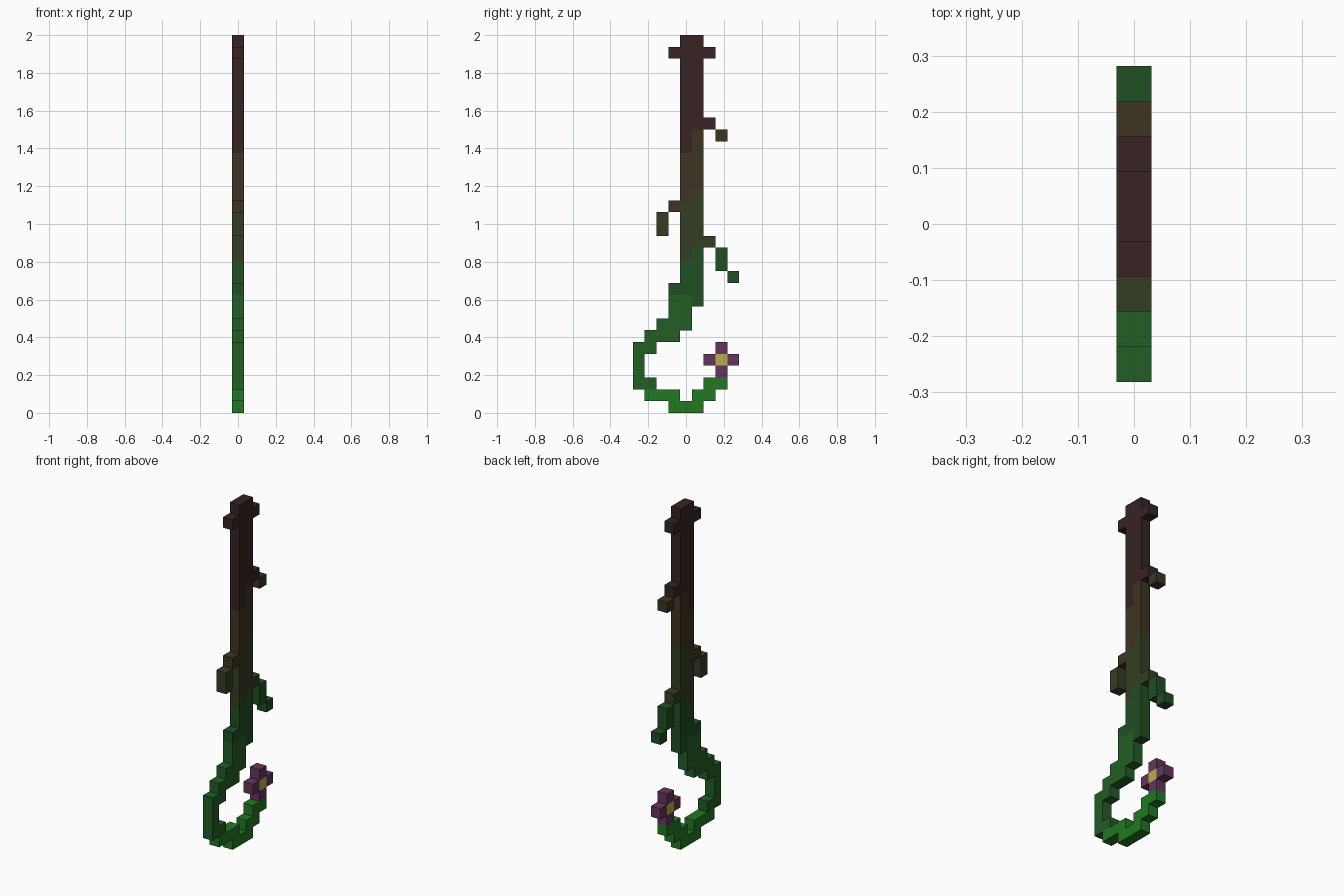
import bpy, bmesh
from mathutils import Vector

cube = bpy.data.objects.get("Cube")
if cube:
    bpy.data.objects.remove(cube, do_unlink=True)

U = 2 / 32          # edge of one cubic cell
COLS = 9            # cells along y


def linear(v):
    v /= 255
    return v / 12.92 if v <= 0.04045 else ((v + 0.055) / 1.055) ** 2.4


def material(name, rgb):
    colour = [linear(v) for v in rgb] + [1]
    m = bpy.data.materials.new(name)
    m.use_nodes = True
    m.diffuse_color = colour
    bsdf = next(n for n in m.node_tree.nodes if n.type == 'BSDF_PRINCIPLED')
    bsdf.inputs["Base Color"].default_value = colour
    bsdf.inputs["Roughness"].default_value = 0.9
    return m


MATS = {
    "bark": material("dark bark", (55, 35, 36)),
    "brown": material("olive brown", (61, 52, 36)),
    "olive": material("olive green", (52, 61, 36)),
    "deep": material("deep green", (33, 78, 36)),
    "leaf": material("leaf green", (35, 93, 37)),
    "bright": material("bright green", (34, 120, 35)),
    "petal": material("petal purple", (100, 53, 92)),
    "pollen": material("pollen yellow", (188, 172, 80)),
}
STEPS = [(0, 1), (1, 0), (0, -1), (-1, 0)]


def build(name, runs):
    """One-cell-thick solid from runs of (colour, column, row, width, height)."""
    cells = {(c + i, r + j): colour for colour, c, r, w, h in runs
             for i in range(w) for j in range(h)}
    used = list(dict.fromkeys(cells.values()))
    bm = bmesh.new()
    verts = {}

    def corner(x, c, r):
        if (x, c, r) not in verts:
            verts[x, c, r] = bm.verts.new((x * U / 2, (c - COLS / 2) * U, r * U))
        return verts[x, c, r]

    for (c, r), colour in cells.items():
        ring = [(c, r), (c, r + 1), (c + 1, r + 1), (c + 1, r)]
        quads = [[corner(1, *p) for p in reversed(ring)],
                 [corner(-1, *p) for p in ring]]
        # outline walls only where no neighbouring cell touches
        for (dc, dr), k in zip(STEPS, (1, 2, 3, 0)):
            if (c + dc, r + dr) not in cells:
                a, b = ring[k], ring[(k + 1) % 4]
                quads.append([corner(1, *a), corner(1, *b),
                              corner(-1, *b), corner(-1, *a)])
        centre = Vector((0, (c + 0.5 - COLS / 2) * U, (r + 0.5) * U))
        for q in quads:
            f = bm.faces.new(q)
            f.material_index = used.index(colour)
            f.normal_update()
            if f.normal.dot(f.calc_center_median() - centre) < 0:
                f.normal_flip()
    mesh = bpy.data.meshes.new(name)
    bm.to_mesh(mesh)
    bm.free()
    for colour in used:
        mesh.materials.append(MATS[colour])
    obj = bpy.data.objects.new(name, mesh)
    bpy.context.collection.objects.link(obj)
    return obj


# Straight stem, shading from bark at the top to green below
build("stem", [
    ("bark", 4, 22, 1, 10), ("bark", 5, 24, 1, 8),
    ("brown", 4, 18, 1, 4), ("brown", 5, 19, 1, 5),
    ("olive", 4, 13, 1, 5), ("olive", 5, 14, 1, 5),
    ("deep", 4, 10, 1, 3), ("deep", 5, 9, 1, 5), ("deep", 3, 10, 1, 1),
    ("leaf", 3, 8, 2, 2),
])

# Curled tendril that loops under the stem and up to the flower
build("tendril", [
    ("leaf", 2, 7, 3, 1), ("leaf", 1, 6, 3, 1), ("leaf", 0, 5, 2, 1),
    ("leaf", 0, 3, 1, 2), ("leaf", 0, 2, 2, 1),
    ("bright", 1, 1, 3, 1), ("bright", 3, 0, 3, 1),
    ("bright", 5, 1, 2, 1), ("bright", 6, 2, 2, 1),
])

# Flower: four petals round a yellow centre
build("flower", [("petal", 7 + dc, 4 + dr, 1, 1) for dc, dr in STEPS]
      + [("pollen", 7, 4, 1, 1)])

# Side shoots
build("top_front_knob", [("bark", 3, 30, 1, 1)])
build("top_back_knob", [("bark", 6, 30, 1, 1)])
build("upper_back_twig", [("bark", 6, 24, 1, 1), ("brown", 7, 23, 1, 1)])
build("front_twig", [("brown", 3, 17, 1, 1), ("olive", 2, 15, 1, 2)])
build("lower_back_twig", [("olive", 6, 14, 1, 1), ("deep", 7, 12, 1, 2),
                          ("deep", 8, 11, 1, 1)])
